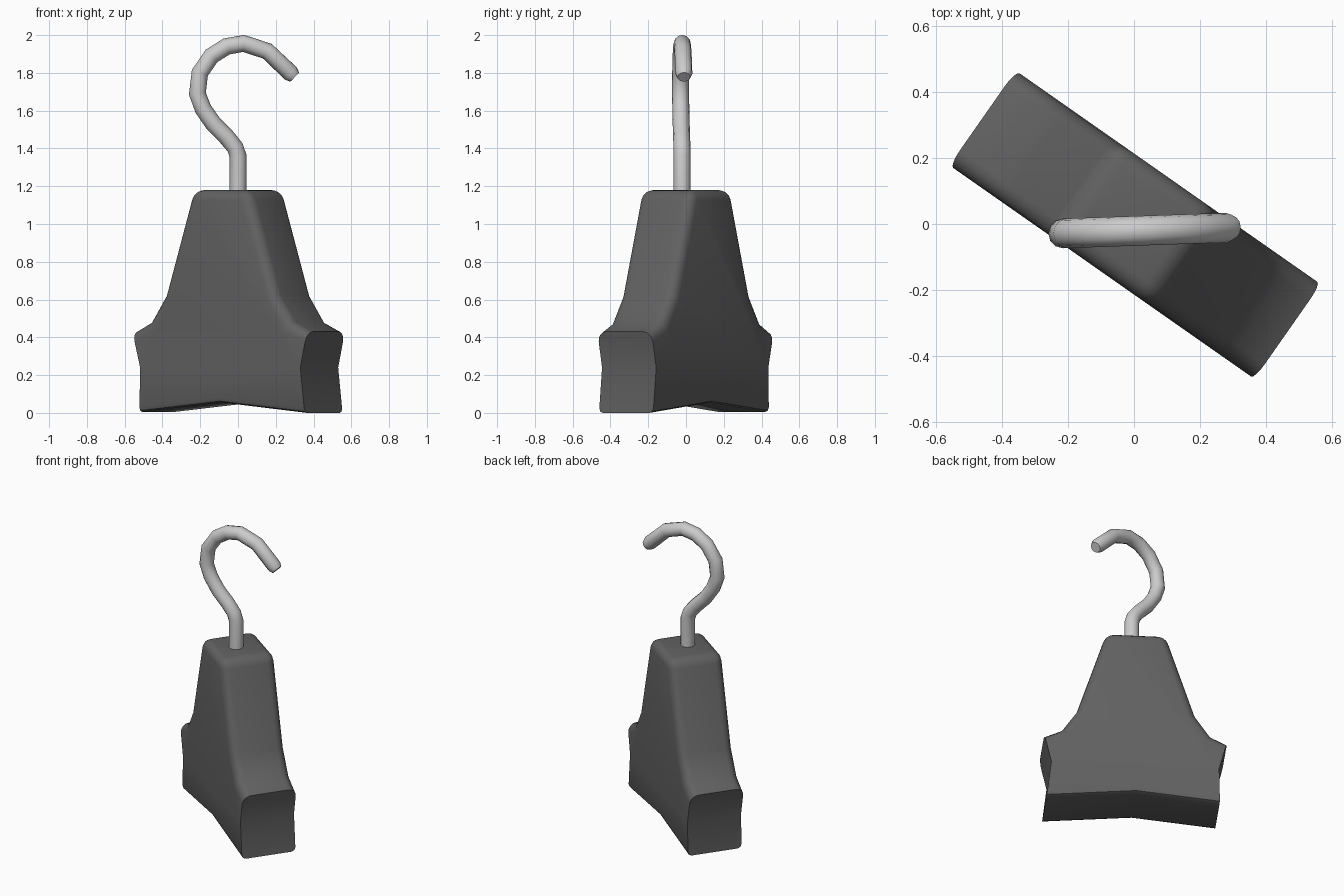
import bpy, bmesh, math

if "Cube" in bpy.data.objects:
    bpy.data.objects.remove(bpy.data.objects["Cube"])


def finish(obj, angle):
    bpy.ops.object.select_all(action='DESELECT')
    obj.select_set(True)
    bpy.context.view_layer.objects.active = obj
    bpy.ops.object.shade_smooth_by_angle(angle=math.radians(angle))


# Weighted body: outline in width/height, extruded through its thickness
HALF = 0.175
profile = [(0, 0.055), (0.553, 0.0), (0.525, 0.24), (0.568, 0.43), (0.46, 0.48),
           (0.365, 0.62), (0.185, 1.18),
           (-0.185, 1.18), (-0.365, 0.62), (-0.46, 0.48), (-0.56, 0.43),
           (-0.51, 0.24), (-0.515, 0.005)]
bm = bmesh.new()
front = [bm.verts.new((u, -HALF, z)) for u, z in profile]
back = [bm.verts.new((u, HALF, z)) for u, z in profile]
bm.faces.new(front)
bm.faces.new(back[::-1])
n = len(profile)
for i in range(n):
    j = (i + 1) % n
    bm.faces.new((front[j], front[i], back[i], back[j]))
bmesh.ops.recalc_face_normals(bm, faces=bm.faces)


# Round the long rims and the crown, leaving the two end faces crisp
def is_crown(e):
    return all(v.co.z > 1.1 for v in e.verts)


def is_rim(e, low):
    a, b = e.verts
    if abs(a.co.y - b.co.y) > 0.01:
        return False
    if low:
        return max(a.co.z, b.co.z) < 0.1
    return min(a.co.z, b.co.z) > 0.4


upper = [e for e in bm.edges if is_crown(e) or is_rim(e, False)]
bmesh.ops.bevel(bm, geom=upper, offset=0.055, segments=4, profile=0.5,
                affect='EDGES', clamp_overlap=True)
lower = [e for e in bm.edges if is_rim(e, True)]
bmesh.ops.bevel(bm, geom=lower, offset=0.025, segments=2, profile=0.5,
                affect='EDGES', clamp_overlap=True)
mesh = bpy.data.meshes.new("weight_body")
bm.to_mesh(mesh)
bm.free()
body = bpy.data.objects.new("weight_body", mesh)
bpy.context.collection.objects.link(body)
body.rotation_euler.z = math.radians(-35)
mat = bpy.data.materials.new("dark_grey")
mat.diffuse_color = (0.12, 0.12, 0.12, 1)
mat.use_nodes = True
mat.node_tree.nodes["Principled BSDF"].inputs["Base Color"].default_value = mat.diffuse_color
mesh.materials.append(mat)
finish(body, 40)

# Hook: round bar swept along a bent path
path = [(0, 1.1), (0, 1.36), (-0.015, 1.405), (-0.06, 1.46), (-0.13, 1.53),
        (-0.185, 1.61), (-0.215, 1.69), (-0.202, 1.80), (-0.14, 1.89),
        (-0.06, 1.94), (0.03, 1.956), (0.155, 1.915), (0.28, 1.797), (0.3, 1.778)]
curve = bpy.data.curves.new("hook", 'CURVE')
curve.dimensions = '3D'
curve.bevel_depth = 0.045
curve.bevel_resolution = 4
curve.use_fill_caps = True
spline = curve.splines.new('POLY')
spline.points.add(len(path) - 1)
for p, (x, z) in zip(spline.points, path):
    p.co = (x, -0.021 + 0.035 * x, z, 1)
spline.points[-1].radius = 0.75
hook = bpy.data.objects.new("hook", curve)
bpy.context.collection.objects.link(hook)
bpy.ops.object.select_all(action='DESELECT')
hook.select_set(True)
bpy.context.view_layer.objects.active = hook
bpy.ops.object.convert(target='MESH')
finish(bpy.context.view_layer.objects.active, 40)
